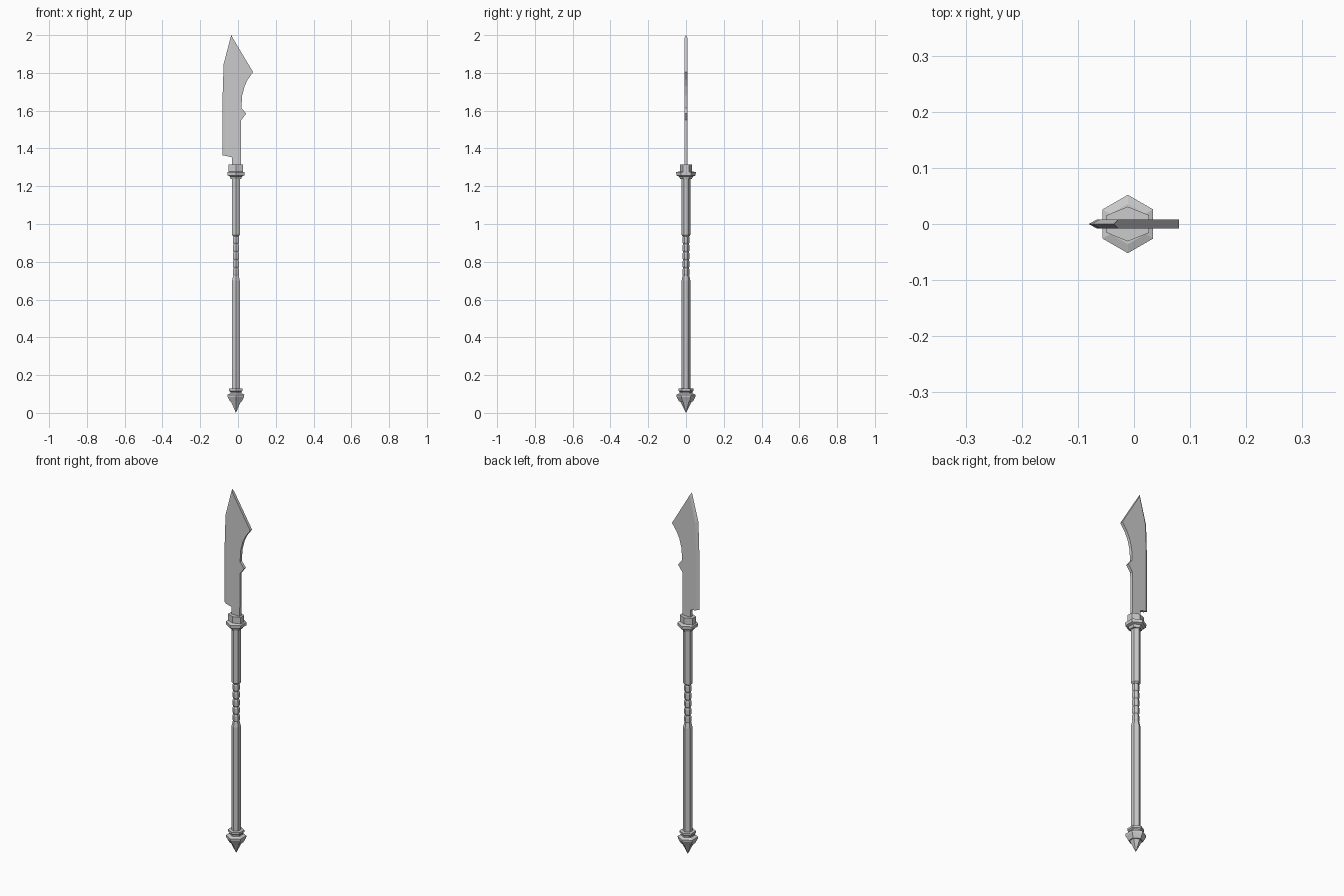
import bpy, bmesh
from math import sin, cos, pi

if "Cube" in bpy.data.objects:
    bpy.data.objects.remove(bpy.data.objects["Cube"])

CX = -0.011  # pole axis


def finish(bm, name):
    bmesh.ops.recalc_face_normals(bm, faces=bm.faces[:])
    me = bpy.data.meshes.new(name)
    bm.to_mesh(me)
    bm.free()
    ob = bpy.data.objects.new(name, me)
    bpy.context.collection.objects.link(ob)
    return ob


def hex_turned(name, rings, sx=1.0):
    """Six-sided turned part from (z, radius) rings, corners on +-y."""
    bm = bmesh.new()
    loops = []
    for z, r in rings:
        loops.append([bm.verts.new((CX + sx * r * cos(pi / 2 + k * pi / 3),
                                    r * sin(pi / 2 + k * pi / 3), z)) for k in range(6)])
    for a, b in zip(loops, loops[1:]):
        for k in range(6):
            j = (k + 1) % 6
            bm.faces.new((a[k], a[j], b[j], b[k]))
    bm.faces.new(loops[0])
    bm.faces.new(loops[-1])
    bmesh.ops.remove_doubles(bm, verts=bm.verts[:], dist=0.0003)
    return finish(bm, name)


# Pommel: spike, hexagonal nut and small upper ring
hex_turned("pommel_spike", [(0.0, 0.0001), (0.062, 0.031)])
hex_turned("pommel_nut", [(0.06, 0.036), (0.085, 0.05), (0.096, 0.051), (0.104, 0.034),
                          (0.111, 0.034), (0.117, 0.041), (0.128, 0.041), (0.129, 0.025)])

# Pole sections with chamfered ends towards the grip
hex_turned("lower_shaft", [(0.12, 0.0235), (0.70, 0.0235), (0.728, 0.017)])
hex_turned("upper_shaft", [(0.934, 0.017), (0.942, 0.0235), (1.25, 0.0235)])

# Grip: stacked wrapped bands
grip, n, z0, z1 = [], 5, 0.725, 0.936
h = (z1 - z0) / n
for i in range(n):
    z = z0 + i * h
    grip += [(z, 0.0145), (z + 0.2 * h, 0.0185), (z + 0.8 * h, 0.0185)]
hex_turned("grip", grip + [(z1, 0.0145)])

# Collar: flared flange and the elongated socket holding the blade
hex_turned("collar_flange", [(1.238, 0.031), (1.252, 0.037), (1.257, 0.051),
                             (1.274, 0.052), (1.279, 0.036)])
hex_turned("blade_socket", [(1.275, 0.031), (1.314, 0.031)], sx=1.42)

# Blade: sharpened left edge, thick spine on the right
T = 0.008
edge = [(-0.081, 1.364), (-0.081, 1.69), (-0.076, 1.847), (-0.036, 2.0)]
ridge = [(-0.066, 1.361), (-0.066, 1.69), (-0.061, 1.845), (-0.028, 1.985)]
spine = [(0.08, 1.804), (0.052, 1.765), (0.035, 1.73), (0.022, 1.68), (0.018, 1.615),
         (0.043, 1.584), (0.017, 1.55), (0.016, 1.29), (-0.033, 1.29), (-0.033, 1.353)]
bm = bmesh.new()
sharp = [bm.verts.new((x, 0, z)) for x, z in edge]
sides = []
for y in (-T, T):
    vs = [bm.verts.new((x, y, z)) for x, z in ridge + spine]
    bm.faces.new(vs)
    for i in range(3):
        bm.faces.new((sharp[i], sharp[i + 1], vs[i + 1], vs[i]))
    sides.append(vs)
f, b = sides
for i in range(3, len(f)):
    j = (i + 1) % len(f)
    bm.faces.new((f[i], f[j], b[j], b[i]))
for i in (0, 3):
    bm.faces.new((sharp[i], f[i], b[i]))
finish(bm, "blade")
